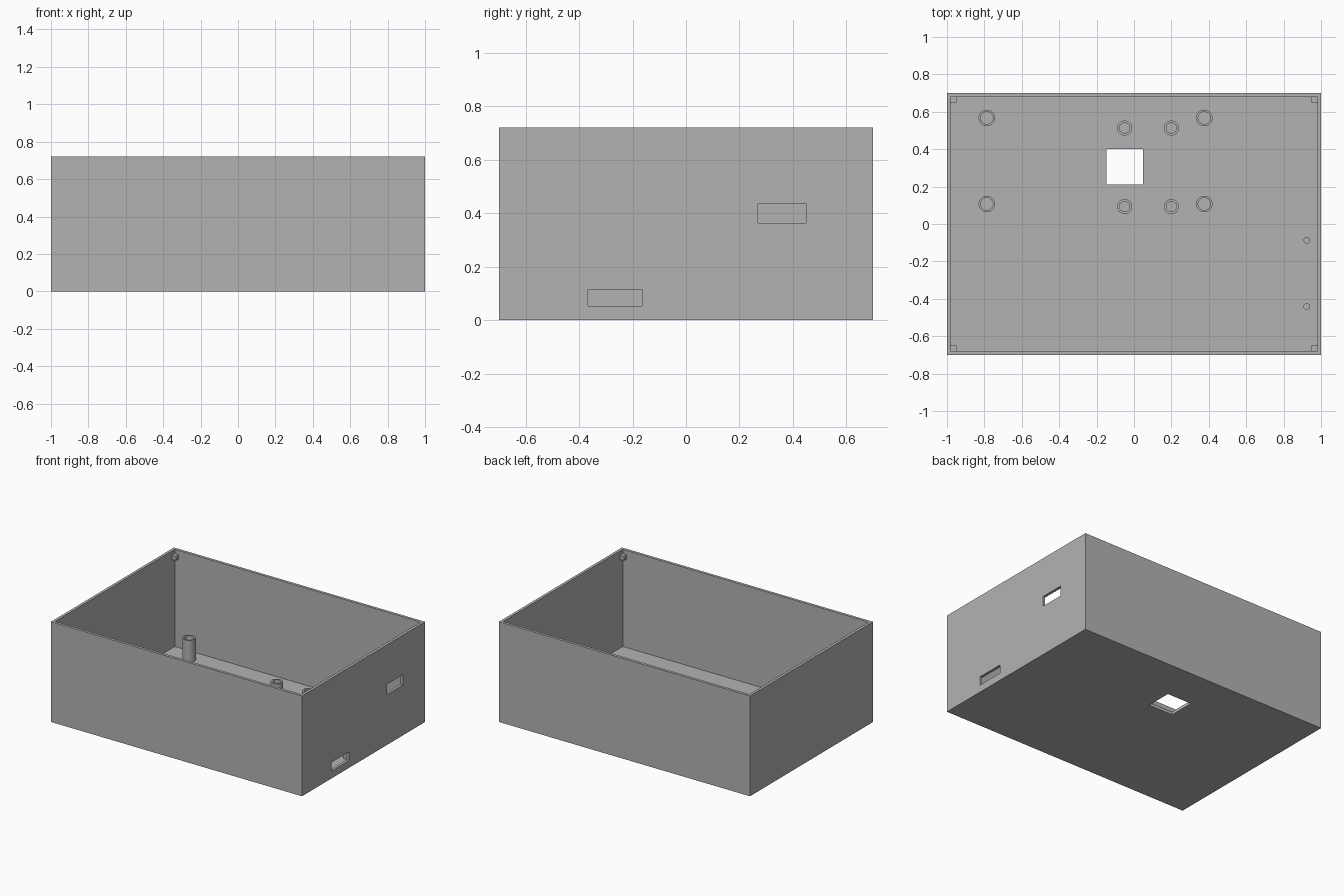
import bpy, bmesh, math
from mathutils import Matrix, Vector

if "Cube" in bpy.data.objects:
    bpy.data.objects.remove(bpy.data.objects["Cube"])

W, D, H = 1.0, 0.7, 0.722      # half width, half depth, height
T, F = 0.02, 0.022             # wall and floor thickness

grey = bpy.data.materials.new("plastic_grey")
grey.diffuse_color = (0.45, 0.45, 0.45, 1)
grey.use_nodes = True
grey.node_tree.nodes["Principled BSDF"].inputs["Base Color"].default_value = grey.diffuse_color


def add(name, bm):
    bmesh.ops.recalc_face_normals(bm, faces=bm.faces)
    me = bpy.data.meshes.new(name)
    bm.to_mesh(me)
    bm.free()
    me.materials.append(grey)
    ob = bpy.data.objects.new(name, me)
    bpy.context.collection.objects.link(ob)
    return ob


def box(name, lo, hi):
    lo, hi = Vector(lo), Vector(hi)
    bm = bmesh.new()
    m = Matrix.Translation((lo + hi) / 2) @ Matrix.Diagonal((*(hi - lo), 1))
    bmesh.ops.create_cube(bm, size=1, matrix=m)
    return add(name, bm)


def smooth(ob):
    bpy.ops.object.select_all(action='DESELECT')
    ob.select_set(True)
    bpy.context.view_layer.objects.active = ob
    bpy.ops.object.shade_smooth_by_angle(angle=math.radians(35))


def standoff(name, x, y, top, r_out, r_in):
    # Ring profile spun about z
    bm = bmesh.new()
    z0 = F - 0.002
    prof = [(r_in, z0), (r_out, z0), (r_out, top), (r_in, top)]
    vs = [bm.verts.new((r, 0, z)) for r, z in prof]
    es = [bm.edges.new((vs[i], vs[(i + 1) % 4])) for i in range(4)]
    bmesh.ops.spin(bm, geom=vs + es, cent=(0, 0, 0), axis=(0, 0, 1),
                   angle=math.tau, steps=32)
    bmesh.ops.remove_doubles(bm, verts=bm.verts, dist=1e-5)
    ob = add(name, bm)
    ob.location = (x, y, 0)
    smooth(ob)


# Open-topped case with cavity, two side ports and a floor opening
case = box("case", (-W, -D, 0), (W, D, H))
cuts = {
    "cavity_cutter": ((-W + T, -D + T, F), (W - T, D - T, H + 0.2)),
    "low_port_cutter": ((W - 0.05, -0.367, 0.053), (W + 0.05, -0.165, 0.115)),
    "high_port_cutter": ((W - 0.05, 0.27, 0.363), (W + 0.05, 0.45, 0.436)),
    "floor_opening_cutter": ((-0.146, 0.21, -0.1), (0.048, 0.40, 0.1)),
}
for name, (lo, hi) in cuts.items():
    cutter = box(name, lo, hi)
    mod = case.modifiers.new(name, 'BOOLEAN')
    mod.operation, mod.solver, mod.object = 'DIFFERENCE', 'EXACT', cutter
    bpy.context.view_layer.objects.active = case
    bpy.ops.object.modifier_apply(modifier=name)
    bpy.data.objects.remove(cutter)

# Tall and short hollow standoffs
for x in (-0.787, 0.376):
    for y in (0.107, 0.567):
        standoff("tall_standoff", x, y, 0.18, 0.044, 0.033)
for x in (-0.05, 0.2):
    for y in (0.093, 0.513):
        standoff("short_standoff", x, y, 0.083, 0.040, 0.027)

# Locating pins by the low port
for y in (-0.087, -0.441):
    bm = bmesh.new()
    bmesh.ops.create_cone(bm, cap_ends=True, segments=24, radius1=0.018,
                          radius2=0.018, depth=0.06,
                          matrix=Matrix.Translation((0.924, y, 0.05)))
    bmesh.ops.translate(bm, verts=bm.verts, vec=(0, 0, F - 0.022))
    smooth(add("locating_pin", bm))

# Corner tabs that carry the lid
for sx in (-1, 1):
    for sy in (-1, 1):
        a, b = (sx * (W - T + 0.002), sx * 0.949), (sy * (D - T + 0.002), sy * 0.649)
        box("lid_tab", (min(a), min(b), 0.66), (max(a), max(b), 0.69))
